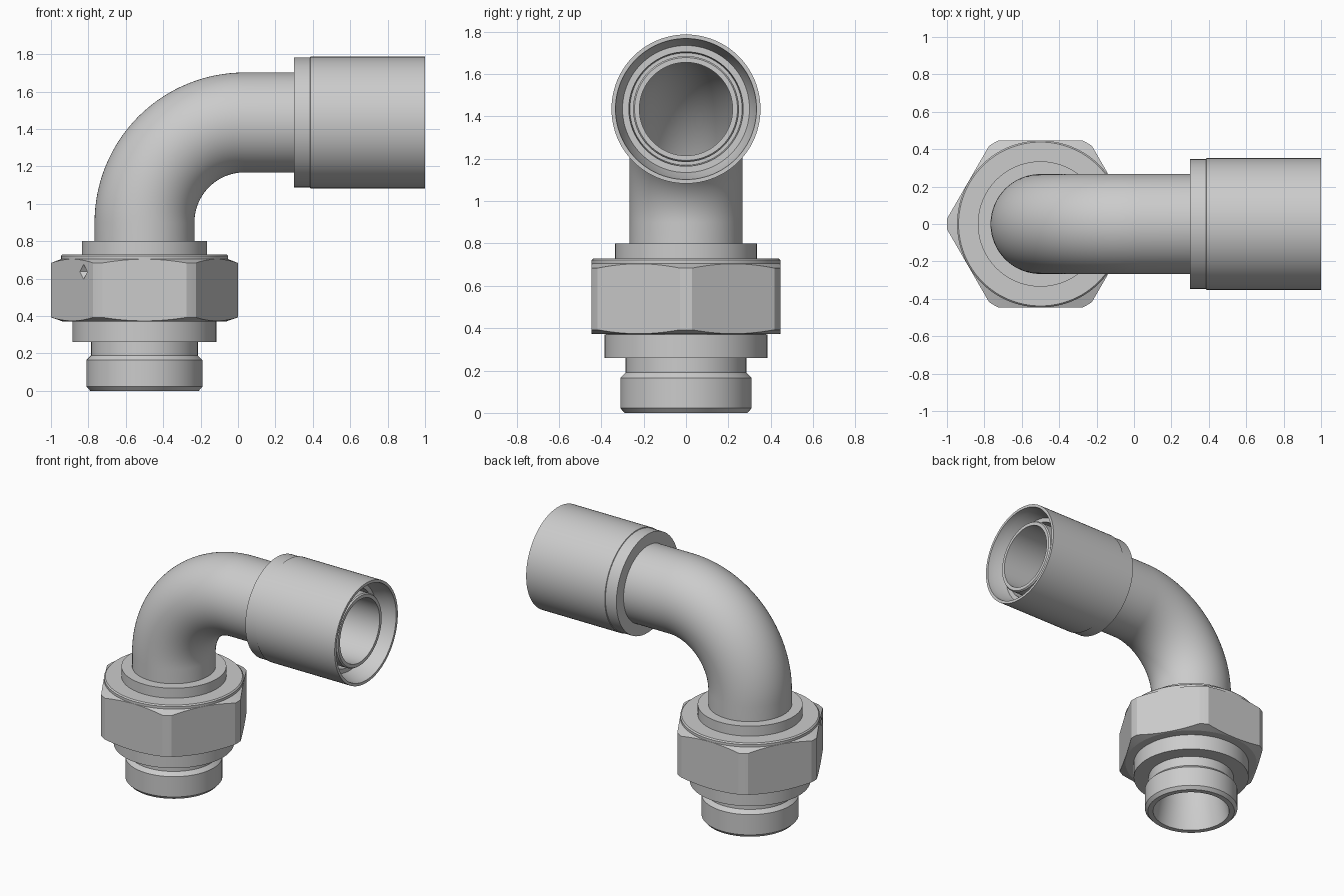
import bpy, bmesh
from math import sin, cos, tan, pi, radians, acos
from mathutils import Vector

if "Cube" in bpy.data.objects:
    bpy.data.objects.remove(bpy.data.objects["Cube"])

N = 96
AX, PIPE_Z, BEND = -0.5, 1.435, 0.535      # stem axis x, outlet axis z, bend radius


def ring_mesh(name, rings):
    """Skin a list of point rings into a closed tubular solid."""
    bm = bmesh.new()
    grid = [[bm.verts.new(p) for p in ring] for ring in rings]
    n = len(grid[0])
    for a, b in zip(grid, grid[1:] + grid[:1]):
        for i in range(n):
            j = (i + 1) % n
            bm.faces.new((a[i], a[j], b[j], b[i]))
    bmesh.ops.recalc_face_normals(bm, faces=bm.faces)
    me = bpy.data.meshes.new(name)
    bm.to_mesh(me)
    bm.free()
    me.shade_smooth()
    me.set_sharp_from_angle(angle=radians(15))
    ob = bpy.data.objects.new(name, me)
    bpy.context.collection.objects.link(ob)
    return ob


def ring(centre, u, r):
    """Circle of radius r spanned by direction u and the y axis."""
    v = Vector((0, 1, 0))
    return [centre + u * (r * cos(2 * pi * i / N)) + v * (r * sin(2 * pi * i / N))
            for i in range(N)]


X, Z = Vector((1, 0, 0)), Vector((0, 0, 1))

# Threaded stub, flange and collar: closed (radius, z) profile with bore
stub = [(0.255, 0), (0.29, 0), (0.31, 0.022), (0.31, 0.165), (0.285, 0.19),
        (0.285, 0.26), (0.385, 0.26), (0.385, 0.37), (0.335, 0.38),
        (0.335, 0.80), (0.22, 0.80), (0.22, 0.18)]
ring_mesh("threaded_stub", [ring(Vector((AX, 0, z)), X, r) for r, z in stub])

# Bent pipe: outer skin along the path, inner skin back again
path = [(Vector((AX, 0, 0.80)), X)]
for k in range(33):
    a = pi / 2 * k / 32
    u = Vector((cos(a), 0, -sin(a)))
    path.append((Vector((AX + BEND, 0, PIPE_Z - BEND)) - u * BEND, u))
path.append((Vector((0.30, 0, PIPE_Z)), -Z))
ring_mesh("bent_pipe", [ring(c, u, 0.267) for c, u in path]
          + [ring(c, u, 0.22) for c, u in reversed(path)])

# Outlet sleeve with recessed inner tube: closed (radius, x) profile
sleeve = [(0.22, 0.30), (0.347, 0.30), (0.347, 0.385), (0.352, 0.387), (0.352, 1.0),
          (0.333, 1.0), (0.328, 0.95), (0.30, 0.87), (0.27, 0.87), (0.265, 0.80),
          (0.25, 0.80), (0.25, 0.94), (0.243, 0.95), (0.22, 0.95)]
ring_mesh("outlet_sleeve", [ring(Vector((x, 0, PIPE_Z)), -Z, r) for r, x in sleeve])

# Hex nut: flats trimmed by a corner cylinder and conical chamfers
FLAT, CORNER = 0.447, 0.50
half = acos(FLAT / CORNER)
angles = []
for s in range(6):
    mid = radians(30 + 60 * s)
    angles += [(mid - half + 2 * half * k / 14, FLAT / cos(-half + 2 * half * k / 14))
               for k in range(15)]
    gap = radians(60) - 2 * half
    angles += [(mid + half + gap * k / 3, CORNER) for k in (1, 2)]


def nut_ring(section):
    out = []
    for a, rho in angles:
        r, z = section(rho)
        out.append((AX + r * cos(a), r * sin(a), z))
    return out


sections = [lambda p: (0.33, 0.372), lambda p: (0.44, 0.372),
            lambda p: (p, 0.374 + (p - FLAT) * 0.35),
            lambda p: (p, 0.704 - (p - FLAT) * 0.38),
            lambda p: (0.446, 0.7045), lambda p: (0.446, 0.722),
            lambda p: (0.438, 0.73), lambda p: (0.33, 0.73)]
nut = ring_mesh("hex_nut", [nut_ring(s) for s in sections])

# Small diamond dimple on the front-left flat of the nut
n, t = Vector((cos(radians(210)), sin(radians(210)), 0)), Vector((0.5, -0.866, 0))
c = Vector((AX, 0, 0.637)) + n * FLAT + t * 0.124
bm = bmesh.new()
outer = [bm.verts.new(c + n * 0.02 + d * 0.06) for d in (t, Z, -t, -Z)]
tip = bm.verts.new(c - n * 0.04)
bm.faces.new(outer)
for i in range(4):
    bm.faces.new((outer[i], outer[(i + 1) % 4], tip))
bmesh.ops.recalc_face_normals(bm, faces=bm.faces)
me = bpy.data.meshes.new("dimple_cutter")
bm.to_mesh(me)
bm.free()
cutter = bpy.data.objects.new("dimple_cutter", me)
bpy.context.collection.objects.link(cutter)
cutter.hide_render = True
cutter.display_type = 'WIRE'
mod = nut.modifiers.new("dimple", 'BOOLEAN')
mod.object, mod.operation, mod.solver = cutter, 'DIFFERENCE', 'EXACT'
